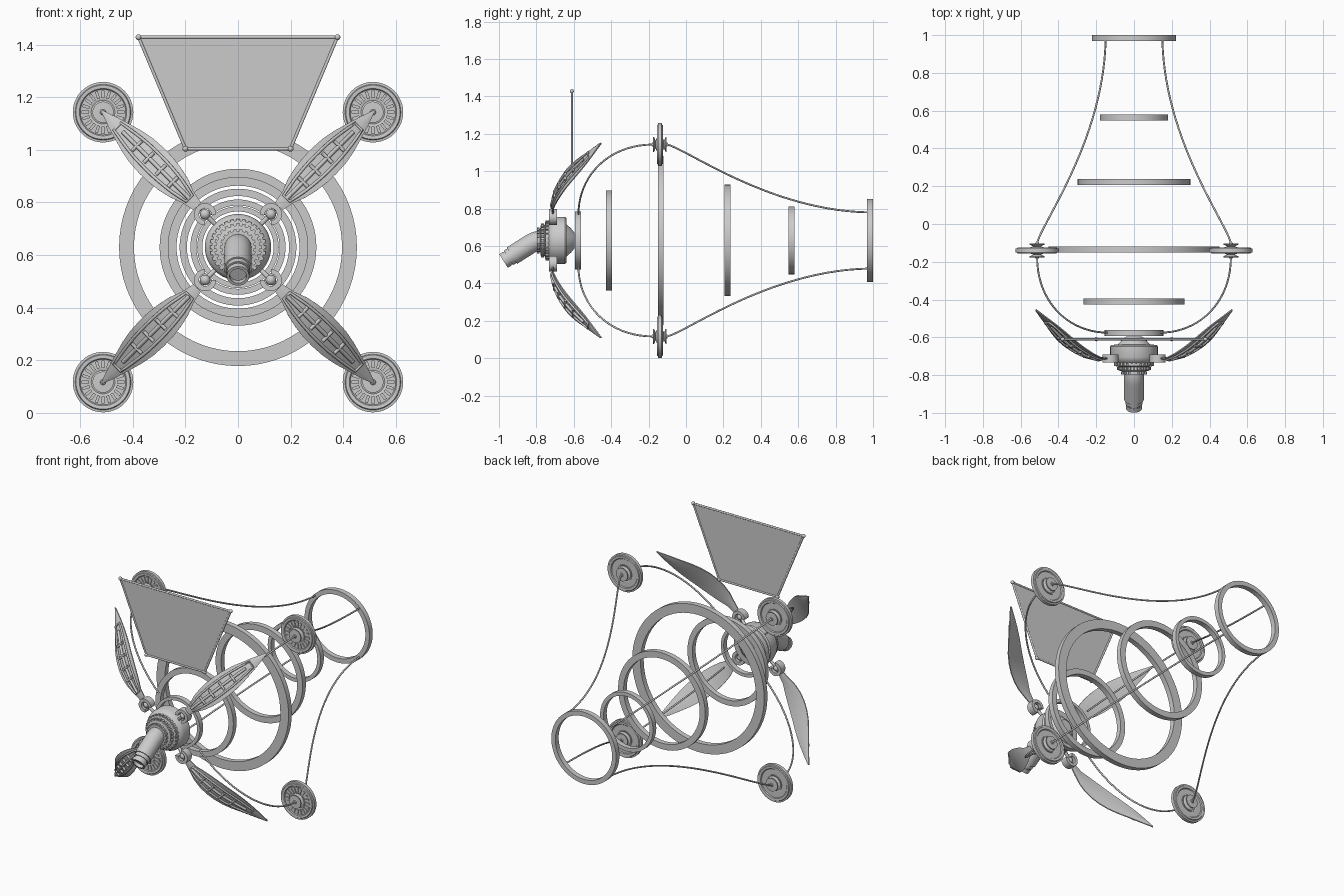
import bpy, bmesh
from math import sin, cos, pi, sqrt, radians
from mathutils import Vector, Matrix

if "Cube" in bpy.data.objects:
    bpy.data.objects.remove(bpy.data.objects["Cube"])

CZ = 0.63           # height of the central axis (runs along y)
R2 = sqrt(2)


def finish(name, bm, angle=35):
    bmesh.ops.recalc_face_normals(bm, faces=bm.faces)
    me = bpy.data.meshes.new(name)
    bm.to_mesh(me)
    bm.free()
    ob = bpy.data.objects.new(name, me)
    bpy.context.collection.objects.link(ob)
    smooth(ob, angle)
    return ob


def smooth(ob, angle=35):
    bpy.ops.object.select_all(action='DESELECT')
    bpy.context.view_layer.objects.active = ob
    ob.select_set(True)
    bpy.ops.object.shade_smooth_by_angle(angle=radians(angle))


def revolve(name, profile, loc=(0, 0, CZ), segs=48, closed=False):
    """Spin (radius, y) points about a y-parallel axis."""
    bm = bmesh.new()
    vs = [bm.verts.new((r, y, 0)) for r, y in profile]
    es = [bm.edges.new(p) for p in zip(vs, vs[1:])]
    if closed:
        es.append(bm.edges.new((vs[-1], vs[0])))
    bmesh.ops.spin(bm, geom=vs + es, cent=(0, 0, 0), axis=(0, 1, 0), angle=2 * pi, steps=segs)
    bmesh.ops.remove_doubles(bm, verts=bm.verts, dist=1e-5)
    bmesh.ops.translate(bm, verts=bm.verts, vec=loc)
    return finish(name, bm)


def tube(name, pts, r, cyclic=False, res=3):
    cu = bpy.data.curves.new(name, 'CURVE')
    cu.dimensions = '3D'
    cu.bevel_depth, cu.bevel_resolution, cu.use_fill_caps = r, res, True
    sp = cu.splines.new('POLY')
    sp.points.add(len(pts) - 1)
    for p, co in zip(sp.points, pts):
        p.co = (*co, 1)
    sp.use_cyclic_u = cyclic
    ob = bpy.data.objects.new(name, cu)
    bpy.context.collection.objects.link(ob)
    bpy.ops.object.select_all(action='DESELECT')
    bpy.context.view_layer.objects.active = ob
    ob.select_set(True)
    bpy.ops.object.convert(target='MESH')
    smooth(bpy.context.object, 50)
    return bpy.context.object


def ball(name, loc, r):
    bm = bmesh.new()
    bmesh.ops.create_uvsphere(bm, u_segments=16, v_segments=10, radius=r)
    bmesh.ops.translate(bm, verts=bm.verts, vec=loc)
    return finish(name, bm, 60)


def block_ring(name, n, r, y, size, loc=(0, 0, CZ)):
    """n small blocks (radial, y, tangential) around a y-parallel axis."""
    bm = bmesh.new()
    for i in range(n):
        m = (Matrix.Translation(loc) @ Matrix.Rotation(2 * pi * i / n, 4, 'Y')
             @ Matrix.Translation((r, y, 0)) @ Matrix.Diagonal((*size, 1)))
        bmesh.ops.create_cube(bm, size=1, matrix=m)
    return finish(name, bm)


def bezier(p, n):
    out = []
    for i in range(n + 1):
        t = i / n
        k = ((1 - t) ** 3, 3 * t * (1 - t) ** 2, 3 * t * t * (1 - t), t ** 3)
        out.append(tuple(sum(w * q[a] for w, q in zip(k, p)) for a in (0, 1)))
    return out


# hoops: y centre, outer radius
for i, (y, r) in enumerate([(-.578, .155), (-.411, .267), (-.135, .452),
                            (.222, .298), (.565, .181), (.984, .222)]):
    q = r * .875
    revolve(f"hoop_{i}", [(r, y - .016), (r, y + .016), (q, y + .016), (q, y - .016)], segs=72, closed=True)

# hub body
revolve("hub_body", [(0, -.595), (.04, -.595), (.065, -.615), (.085, -.638), (.12, -.64), (.126, -.648),
                     (.126, -.705), (.118, -.725), (.1, -.738), (.1, -.752), (.082, -.756),
                     (.082, -.776), (.062, -.78), (.062, -.797), (0, -.797)])
block_ring("hub_studs_outer", 28, .1, -.742, (.014, .018, .014))
block_ring("hub_studs_middle", 24, .084, -.766, (.014, .016, .013))
block_ring("hub_studs_inner", 18, .063, -.789, (.012, .014, .012))

# bent nozzle
arc = bezier([(-.76, CZ), (-.80, CZ), (-.81, .625), (-.845, .603)], 8)
tube("nozzle_pipe", [(0, y, z) for y, z in arc] + [(0, -.93, .549)], .052, res=6)
d = Vector((0, -.085, -.054)).normalized()
base = Vector((0, -.93, .549))
tube("nozzle_collar", [base - d * .01, base + d * .022], .046, res=6)
tube("nozzle_neck", [base + d * .01, base + d * .035], .04, res=6)
lip0 = base + d * .03
lip = revolve("nozzle_lip", [(.043, 0), (.043, .024), (.032, .024), (.032, 0)], loc=(0, 0, 0), segs=32, closed=True)
lip.matrix_world = Matrix.Translation(lip0) @ Vector((0, 1, 0)).rotation_difference(d).to_matrix().to_4x4()

# trapezoid sail with rod frame
SY = -.61
corners = [Vector(c) for c in ((-.2, SY, 1.004), (.2, SY, 1.004), (.378, SY, 1.428), (-.378, SY, 1.428))]
bm = bmesh.new()
f = bm.faces.new([bm.verts.new(c + Vector((0, -.002, 0))) for c in corners])
ext = bmesh.ops.extrude_face_region(bm, geom=[f])
bmesh.ops.translate(bm, verts=[v for v in ext['geom'] if isinstance(v, bmesh.types.BMVert)], vec=(0, .004, 0))
finish("sail_panel", bm)
for i in range(4):
    tube(f"sail_rod_{i}", [corners[i], corners[(i + 1) % 4]], .006)
    ball(f"sail_knob_{i}", corners[i], .011)

# blade stations: offset per axis, y, half width
ST = [(.155, -.712, .02), (.19, -.71, .03), (.225, -.70, .049), (.26, -.685, .06), (.295, -.665, .066),
      (.33, -.64, .067), (.365, -.609, .064), (.40, -.574, .055), (.435, -.537, .041),
      (.475, -.498, .024), (.52, -.455, .002)]


def station(o):
    for a, b in zip(ST, ST[1:]):
        if o <= b[0] + 1e-9:
            t = (o - a[0]) / (b[0] - a[0])
            n = Vector((b[1] - a[1], -(b[0] - a[0]) * R2)).normalized()
            return a[1] + t * (b[1] - a[1]), a[2] + t * (b[2] - a[2]), n


for sx, sz, tag in ((1, 1, "upper_right"), (-1, 1, "upper_left"), (1, -1, "lower_right"), (-1, -1, "lower_left")):
    u = Vector((sx, 0, sz)) / R2
    v = Vector((-sz, 0, sx)) / R2

    def at(off, y, across=0):
        return Vector((0, y, CZ)) + u * (off * R2) + v * across

    def on_blade(off, side, lift):
        y, w, n = station(off)
        p = at(off, y, side * w)
        return p + (u * n.x + Vector((0, n.y, 0))) * lift

    # blade
    bm = bmesh.new()
    rows = []
    for o, y, w in ST:
        rows.append([bm.verts.new(on_blade(o, s, l)) for s, l in
                     ((-1, .003), (-.5, .005), (0, .006), (.5, .005), (1, .003),
                      (1, -.003), (.5, -.005), (0, -.006), (-.5, -.005), (-1, -.003))])
    for a, b in zip(rows, rows[1:]):
        for i in range(10):
            bm.faces.new((a[i], a[(i + 1) % 10], b[(i + 1) % 10], b[i]))
    bm.faces.new(rows[0])
    bm.faces.new(rows[-1])
    finish(f"blade_{tag}", bm, 50)

    # raised trim, spine and ribs on the front of the blade
    offs = [.185 + .27 * i / 12 for i in range(13)]
    loop = [on_blade(o, .58 * s, .008) for s, os in ((1, offs), (-1, offs[::-1])) for o in os]
    tube(f"blade_trim_{tag}", loop, .006, cyclic=True, res=2)
    tube(f"blade_spine_{tag}", [on_blade(o, 0, .01) for o in offs[:-1]], .008, res=2)
    for i, o in enumerate((.245, .29, .335, .38)):
        w = .026 / station(o)[1]
        tube(f"blade_rib_{tag}_{i}", [on_blade(o, -w, .012), on_blade(o, w, .012)], .007, res=2)

    # open clamp at the blade root, facing the hub
    bm = bmesh.new()
    c = at(.125, 0)
    prev = None
    for i in range(21):
        a = radians(-135 + 270 * i / 20)
        e = u * cos(a) + v * sin(a)
        ring = [bm.verts.new(c + e * r + Vector((0, y, 0)))
                for r, y in ((.042, -.733), (.042, -.69), (.023, -.69), (.023, -.733))]
        if prev:
            for k in range(4):
                bm.faces.new((prev[k], prev[(k + 1) % 4], ring[(k + 1) % 4], ring[k]))
        else:
            bm.faces.new(ring)
        prev = ring
    bm.faces.new(prev)
    finish(f"clamp_{tag}", bm)
    ball(f"clamp_ball_{tag}", at(.125, -.712), .02)
    tube(f"clamp_pin_{tag}", [at(.08, -.70), at(.125, -.712)], .009)

    # bowed wire from front hoop through the wheel to the back hoop
    path = (bezier([(-.575, .14), (-.575, .34), (-.42, .513), (-.175, .513)], 20)
            + bezier([(-.10, .513), (.02, .48), (.45, .16), (.98, .15)], 28))
    tube(f"wire_{tag}", [at(o, y) for y, o in path], .005, res=2)

    # wheel
    wc = at(.513, -.14)
    half = [(.009, .042), (.011, .037), (.04, .036), (.04, .031), (.02, .022), (.045, .013), (.052, .015),
            (.052, .01), (.086, .01), (.09, .015), (.103, .016), (.106, .011), (.115, .01)]
    prof = [(0, .042)] + half + [(r, -y) for r, y in half[::-1]] + [(0, -.042)]
    revolve(f"wheel_{tag}", prof, loc=wc)
    block_ring(f"wheel_slots_{tag}", 20, .068, -.012, (.028, .008, .011), wc)
